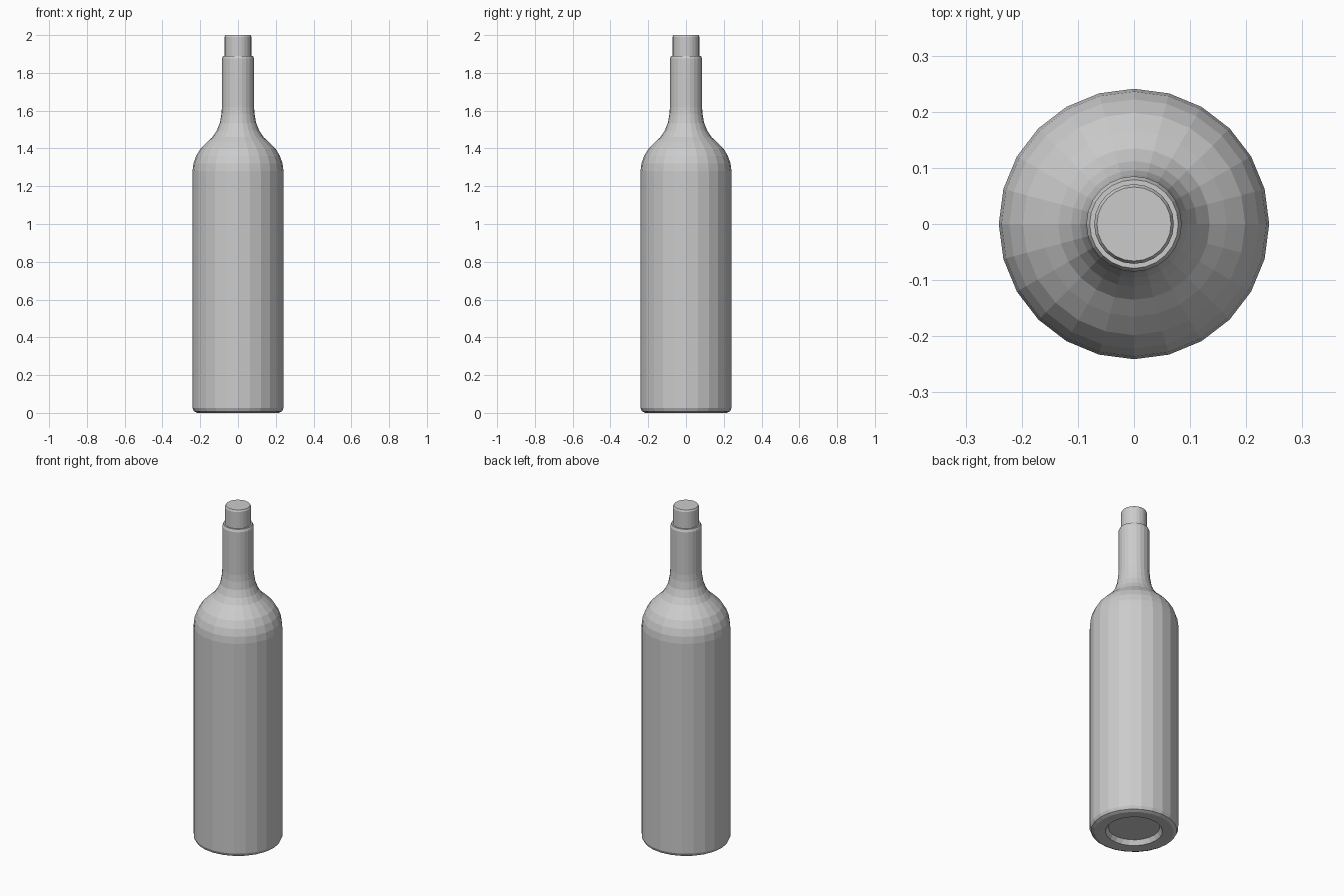
import bpy, bmesh, math

if "Cube" in bpy.data.objects:
    bpy.data.objects.remove(bpy.data.objects["Cube"])

SIDES = 24


def lathe(name, profile):
    """Revolve (radius, height) points around z; radius 0 closes to a pole."""
    bm = bmesh.new()
    verts = [bm.verts.new((r, 0, z)) for r, z in profile]
    edges = [bm.edges.new(pair) for pair in zip(verts, verts[1:])]
    bmesh.ops.spin(bm, geom=verts + edges, cent=(0, 0, 0), axis=(0, 0, 1),
                   angle=2 * math.pi, steps=SIDES, use_duplicate=False)
    bmesh.ops.remove_doubles(bm, verts=bm.verts, dist=0.0005)
    bmesh.ops.recalc_face_normals(bm, faces=bm.faces)
    mesh = bpy.data.meshes.new(name)
    bm.to_mesh(mesh)
    bm.free()
    obj = bpy.data.objects.new(name, mesh)
    bpy.context.collection.objects.link(obj)
    return obj


# Glass: recessed base, straight body, rounded shoulder, neck and lip
lathe("bottle", [
    (0, 0.03), (0.14, 0.03), (0.155, 0.003), (0.215, 0.0), (0.233, 0.008),
    (0.241, 0.025), (0.241, 1.28), (0.236, 1.32), (0.222, 1.36),
    (0.198, 1.4), (0.165, 1.433), (0.135, 1.46), (0.112, 1.495),
    (0.096, 1.535), (0.088, 1.58), (0.085, 1.62), (0.085, 1.875),
    (0.079, 1.89), (0, 1.89),
])

# Stopper in the mouth
lathe("cork", [(0, 1.87), (0.071, 1.87), (0.071, 1.99), (0.066, 2.0), (0, 2.0)])
